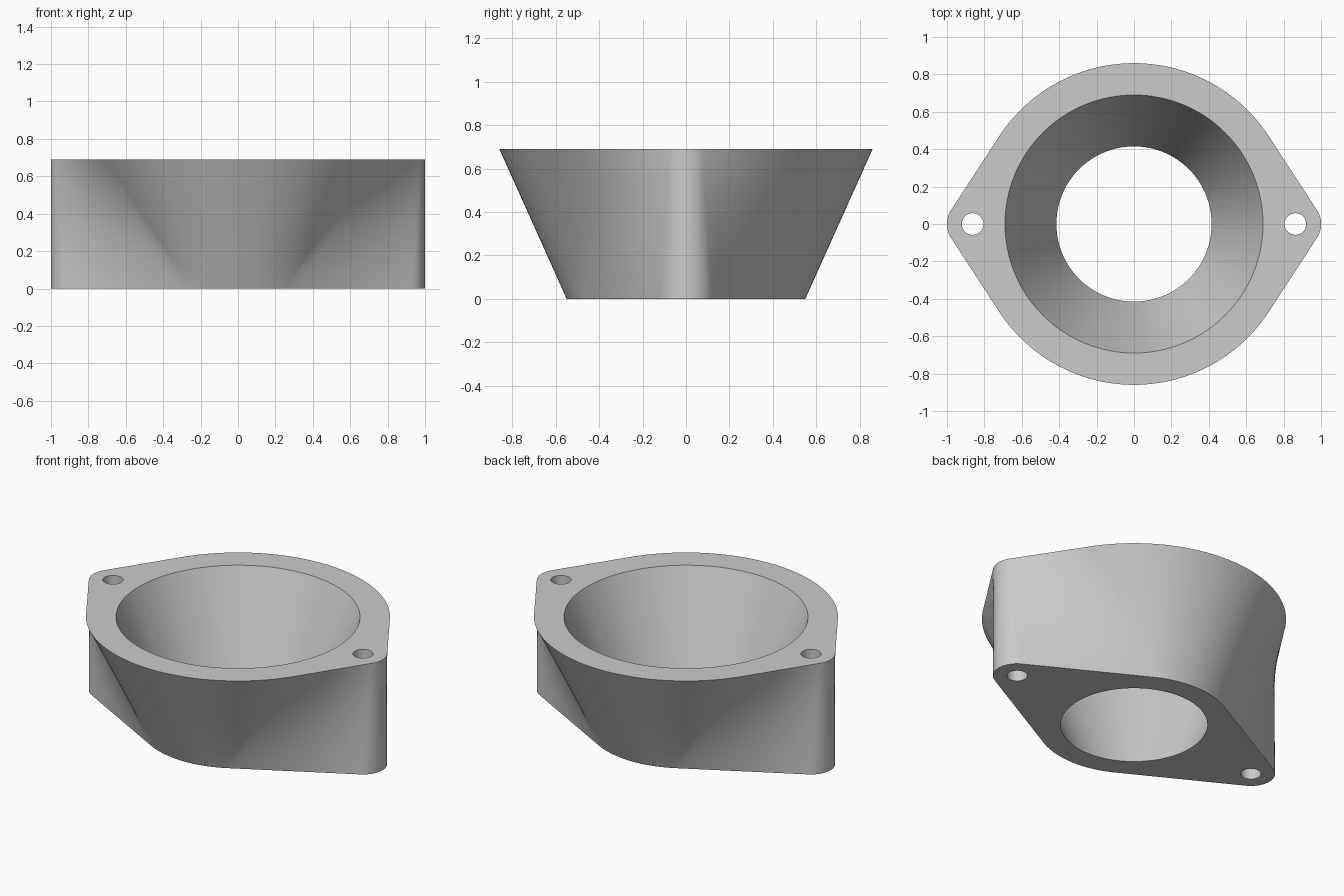
import bpy
import bmesh
from math import acos, cos, sin, pi

HEIGHT = 0.69
EAR_X, EAR_R = 0.863, 0.137
BODY_BOTTOM, BODY_TOP = 0.55, 0.86
BORE_BOTTOM, BORE_TOP = 0.415, 0.69
BOLT_R = 0.058

if "Cube" in bpy.data.objects:
    bpy.data.objects.remove(bpy.data.objects["Cube"])


def circle(radius, cx=0, count=96):
    return [(cx + radius * cos(2 * pi * i / count), radius * sin(2 * pi * i / count))
            for i in range(count)]


def flange_outline(body_r, ear_n=10, line_n=12, body_n=28):
    """Body circle joined by tangent lines to a small ear on each side."""
    tangent = acos((body_r - EAR_R) / EAR_X)
    ear = [(EAR_X + EAR_R * cos(tangent * i / ear_n), EAR_R * sin(tangent * i / ear_n))
           for i in range(ear_n + 1)]
    body = []
    for i in range(body_n + 1):
        a = tangent + (pi / 2 - tangent) * i / body_n
        body.append((body_r * cos(a), body_r * sin(a)))
    (x0, y0), (x1, y1) = ear[-1], body[0]
    line = [(x0 + (x1 - x0) * i / line_n, y0 + (y1 - y0) * i / line_n)
            for i in range(1, line_n)]
    quarter = ear + line + body
    half = quarter + [(-x, y) for x, y in quarter[-2::-1]]
    return half + [(x, -y) for x, y in half[-2:0:-1]]


def loft(bm, bottom, top, steps):
    """Ruled wall between two outlines; returns the bottom and top edge loops."""
    rings = []
    for s in range(steps + 1):
        t = s / steps
        rings.append([bm.verts.new((p[0] + (q[0] - p[0]) * t,
                                    p[1] + (q[1] - p[1]) * t, HEIGHT * t))
                      for p, q in zip(bottom, top)])
    n = len(bottom)
    for low, high in zip(rings, rings[1:]):
        for i in range(n):
            j = (i + 1) % n
            bm.faces.new((low[i], low[j], high[j], high[i]))
    return [[bm.edges.get((r[i], r[(i + 1) % n])) for i in range(n)]
            for r in (rings[0], rings[-1])]


bm = bmesh.new()
# Outer wall, tapered bore and two straight bolt holes
walls = [
    loft(bm, flange_outline(BODY_BOTTOM), flange_outline(BODY_TOP), 12),
    loft(bm, circle(BORE_BOTTOM), circle(BORE_TOP), 1),
]
for side in (-1, 1):
    hole = circle(BOLT_R, side * EAR_X, 32)
    walls.append(loft(bm, hole, hole, 1))

# Flat bottom and top faces around the openings
for end in (0, 1):
    edges = [e for wall in walls for e in wall[end]]
    bmesh.ops.triangle_fill(bm, edges=edges, use_beauty=True, use_dissolve=False,
                            normal=(0, 0, 1 if end else -1))
bmesh.ops.recalc_face_normals(bm, faces=bm.faces[:])

mesh = bpy.data.meshes.new("flange_adapter")
bm.to_mesh(mesh)
bm.free()
adapter = bpy.data.objects.new("flange_adapter", mesh)
bpy.context.collection.objects.link(adapter)

# Plain grey material
grey = bpy.data.materials.new("plain_grey")
grey.use_nodes = True
colour = (0.6, 0.6, 0.6, 1)
grey.diffuse_color = colour
grey.node_tree.nodes["Principled BSDF"].inputs["Base Color"].default_value = colour
mesh.materials.append(grey)

bpy.ops.object.select_all(action="DESELECT")
adapter.select_set(True)
bpy.context.view_layer.objects.active = adapter
bpy.ops.object.shade_smooth_by_angle(angle=pi / 6)
